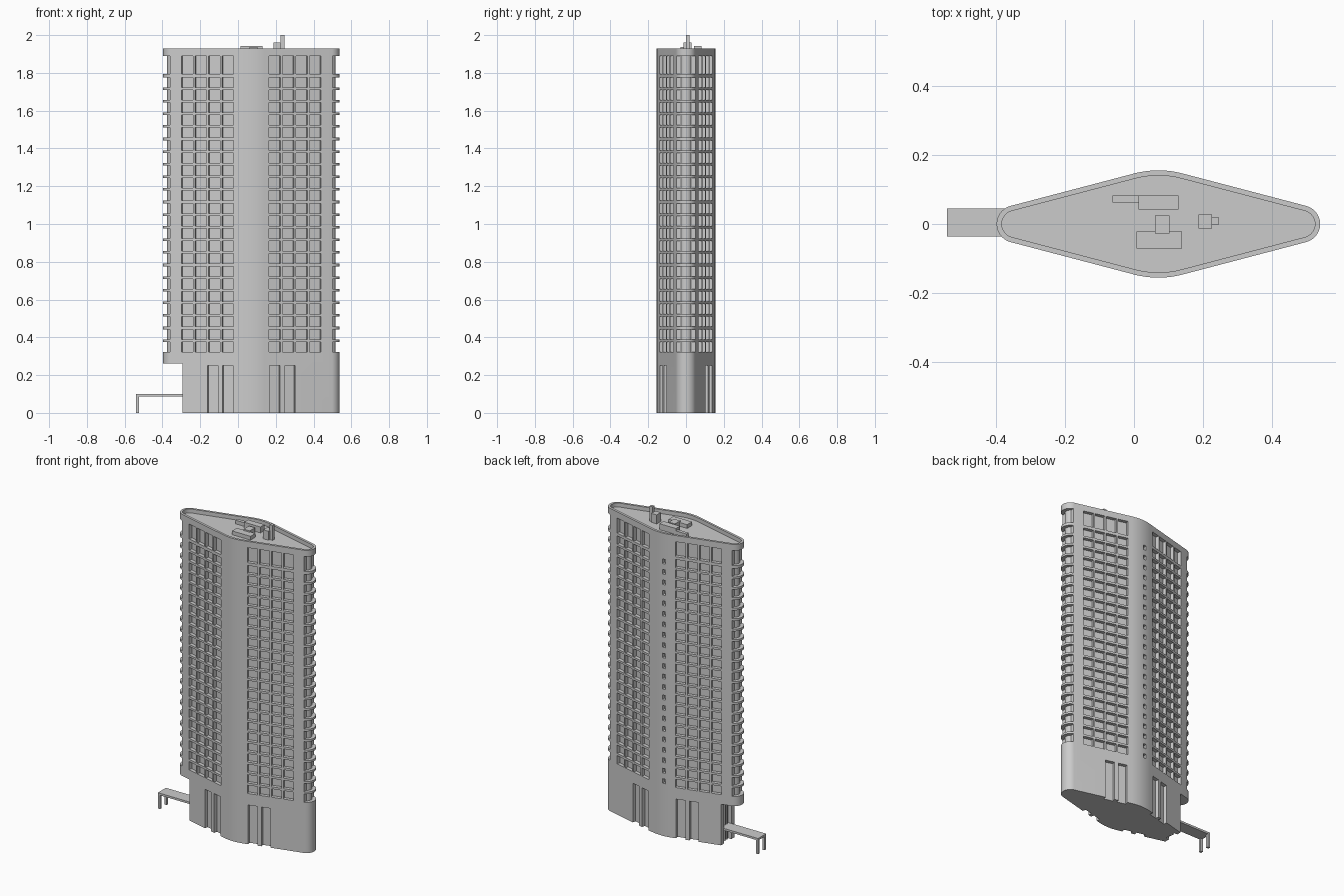
import bpy, bmesh, math

if "Cube" in bpy.data.objects:
    bpy.data.objects.remove(bpy.data.objects["Cube"])

CX = 0.0705                    # plan centre of the tower
TIP_R, TIP_D = 0.054, 0.4135   # end rounding radius, distance from centre
MID_R, MID_Y = 0.276, 0.121    # broad middle rounding and its centre offset
DEPTH = 0.022                  # window recess
A = math.asin((MID_R - TIP_R) / math.hypot(TIP_D, MID_Y)) - math.atan2(MID_Y, TIP_D)


def arc(cx, cy, r, a0, a1, n):
    return [(cx + r * math.cos(a0 + (a1 - a0) * i / n),
             cy + r * math.sin(a0 + (a1 - a0) * i / n)) for i in range(n + 1)]


def outline(inset):
    """Rounded lozenge plan, moved inwards by inset."""
    h, r, m = math.pi / 2, TIP_R - inset, MID_R - inset
    return (arc(CX + TIP_D, 0, r, -h + A, h - A, 20)
            + arc(CX, -MID_Y, m, h - A, h + A, 14)
            + arc(CX - TIP_D, 0, r, h + A, 3 * h - A, 20)
            + arc(CX, MID_Y, m, 3 * h - A, 3 * h + A, 14))


def prism(bm, pts, z0, z1):
    low = [bm.verts.new((x, y, z0)) for x, y in pts]
    high = [bm.verts.new((x, y, z1)) for x, y in pts]
    bm.faces.new(low)
    bm.faces.new(high)
    for i in range(len(pts)):
        j = (i + 1) % len(pts)
        bm.faces.new((low[i], low[j], high[j], high[i]))


def rect(x0, x1, y0, y1):
    return [(x0, y0), (x1, y0), (x1, y1), (x0, y1)]


def finish(bm, name):
    bmesh.ops.recalc_face_normals(bm, faces=bm.faces[:])
    me = bpy.data.meshes.new(name)
    bm.to_mesh(me)
    bm.free()
    ob = bpy.data.objects.new(name, me)
    bpy.context.collection.objects.link(ob)
    return ob


def boxes(name, specs):
    bm = bmesh.new()
    for x0, x1, y0, y1, z0, z1 in specs:
        prism(bm, rect(x0, x1, y0, y1), z0, z1)
    return finish(bm, name)


def wall_slot(x0, x1):
    """Plan of a recess in the flat wall of the left back quarter."""
    t, n = (math.cos(A), math.sin(A)), (-math.sin(A), math.cos(A))
    px, py = CX - TIP_D + TIP_R * n[0], TIP_R * n[1]
    out = []
    for x, d in ((x0, -DEPTH), (x1, -DEPTH), (x1, 0.02), (x0, 0.02)):
        s = (x - px) / t[0]
        out.append((px + s * t[0] + d * n[0], py + s * t[1] + d * n[1]))
    return out


def mirrored(pts, sx, sy):
    return [(CX + sx * (x - CX), sy * y) for x, y in pts]


# tower body
bm = bmesh.new()
prism(bm, outline(0), 0, 1.93)
tower = finish(bm, "tower_body")

# storey heights: 22 regular rows and one tall top row
PITCH = 0.0667
rows = [(0.323 + PITCH * i, 0.376 + PITCH * i) for i in range(22)] + [(1.795, 1.89)]

cut = bmesh.new()
for sx in (1, -1):
    for sy in (1, -1):
        # window grid on each flat wall
        for k in range(4):
            x0 = -0.299 + 0.0715 * k
            for z0, z1 in rows:
                prism(cut, mirrored(wall_slot(x0, x0 + 0.062), sx, sy), z0, z1)
        # tall entrance panels in the base
        for x0 in (-0.162, -0.082):
            prism(cut, mirrored(wall_slot(x0, x0 + 0.055), sx, sy), -0.02, 0.25)
    # wrap-round balcony openings at each pointed end
    r, tx = TIP_R - DEPTH, CX - TIP_D
    lim = math.pi - math.acos(0.017 / r)
    inner = arc(tx, 0, r, lim, 2 * math.pi - lim, 14)
    xe = inner[0][0]
    ring = inner + [(xe, -0.1), (-0.45, -0.1), (-0.45, 0.1), (xe, 0.1)]
    for z0, z1 in rows:
        prism(cut, mirrored(ring, sx, 1), z0, z1)
# small windows in the middle of the back
for z0, z1 in rows[:22]:
    prism(cut, rect(0.036, 0.058, 0.133, 0.2), z0 + 0.012, z1 - 0.012)
# undercut at the left end with door recess
prism(cut, [(-0.45, -0.12), (-0.295, -0.12), (-0.295, -0.035), (-0.273, -0.035),
            (-0.273, 0.04), (-0.295, 0.04), (-0.295, 0.12), (-0.45, 0.12)], -0.02, 0.262)
# sunken roof inside the parapet
prism(cut, outline(0.015), 1.905, 2.05)
cutter = finish(cut, "recess_cutter")
cutter.hide_render = True

mod = tower.modifiers.new("recesses", "BOOLEAN")
mod.operation, mod.solver, mod.object = "DIFFERENCE", "EXACT", cutter
bpy.context.view_layer.objects.active = tower
tower.select_set(True)
bpy.ops.object.modifier_apply(modifier=mod.name)
bpy.data.objects.remove(cutter)
bpy.ops.object.shade_smooth_by_angle(angle=math.radians(30))

# door mullions
boxes("door_mullions", [(-0.28, -0.27, y - 0.003, y + 0.003, 0, 0.262)
                        for y in (-0.016, 0.0025, 0.021)])

# entrance canopy on two posts
boxes("canopy_roof", [(-0.54, -0.27, -0.036, 0.045, 0.087, 0.1)])
boxes("canopy_posts", [(-0.54, -0.524, y, y + 0.016, 0, 0.088) for y in (-0.036, 0.029)])

# rooftop plant
R = 1.9
boxes("roof_plant_back", [(0.013, 0.129, 0.042, 0.083, R, 1.943)])
boxes("roof_duct", [(-0.062, 0.014, 0.062, 0.083, R, 1.928)])
boxes("roof_plant_front", [(0.007, 0.138, -0.071, -0.022, R, 1.929)])
boxes("roof_plant_middle", [(0.06, 0.103, -0.028, 0.025, R, 1.938)])
boxes("roof_stair_box", [(0.187, 0.225, -0.013, 0.028, R, 1.962)])
boxes("chimney", [(0.224, 0.245, -0.001, 0.019, R, 2.0)])
